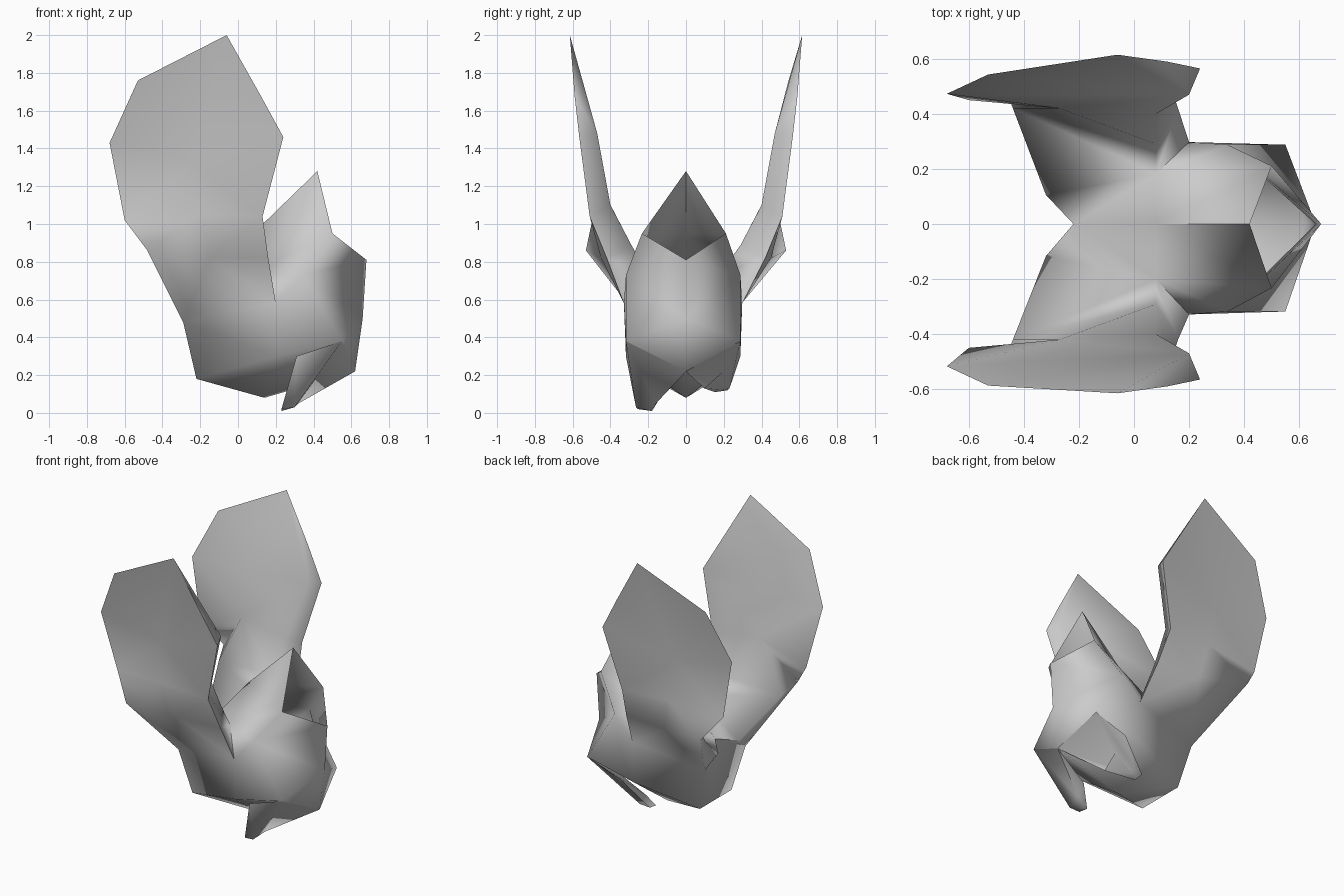
import bpy, bmesh, math

cube = bpy.data.objects.get("Cube")
if cube:
    bpy.data.objects.remove(cube)

grey = bpy.data.materials.new("plain grey")
grey.use_nodes = True
colour = (0.6, 0.6, 0.6, 1)
grey.diffuse_color = colour
grey.node_tree.nodes["Principled BSDF"].inputs["Base Color"].default_value = colour


def strip(bm, rows, side, closed=False):
    """Bridge neighbouring rows of points with faces, skipping collapsed corners."""
    verts = [[bm.verts.new((x, side * y, z)) for x, y, z in row] for row in rows]
    for lower, upper in zip(verts, verts[1:]):
        count = len(lower)
        for i in range(count if closed else count - 1):
            j = (i + 1) % count
            corners = []
            for v in (lower[i], lower[j], upper[j], upper[i]):
                if all((v.co - c.co).length > 0.001 for c in corners):
                    corners.append(v)
            if len(corners) > 2:
                bm.faces.new(corners)
    return verts


def finish(bm, name, angle):
    """Weld the seams and turn the faces into a smooth shaded object."""
    bmesh.ops.remove_doubles(bm, verts=bm.verts, dist=0.002)
    bmesh.ops.triangulate(bm, faces=bm.faces)
    bmesh.ops.recalc_face_normals(bm, faces=bm.faces)
    mesh = bpy.data.meshes.new(name)
    bm.to_mesh(mesh)
    bm.free()
    mesh.materials.append(grey)
    obj = bpy.data.objects.new(name, mesh)
    bpy.context.collection.objects.link(obj)
    bpy.ops.object.select_all(action="DESELECT")
    bpy.context.view_layer.objects.active = obj
    obj.select_set(True)
    bpy.ops.object.shade_smooth_by_angle(angle=math.radians(angle))


# Shared corners of the body, for one half
rump = (-.29, .22, .48)
saddle_back = (-.32, .11, .57)
shoulder = (.08, .19, .74)
flank = (.2, .31, .58)
hip = (.2, .3, .3)
hood_side = (.5, .22, .95)
hood_front = (.68, 0, .81)
cheek = (.34, .3, .73)
chest_side = (.55, .3, .38)
chest_low = (.62, 0, .22)

# The front half of the body is slightly wider than the back half
widths = {"back": .96, "front": -1.06}

# Body: half sections from rump to open hood, then the chest
back_section = [(-.22, 0, .6), saddle_back, rump, (-.22, .17, .18), (-.22, 0, .18)]
mid_section = [(.08, 0, .95), shoulder, flank, hip, (.14, 0, .08)]
hood_section = [(.42, 0, 1.28), hood_side, cheek, chest_side, chest_low]
front_section = [hood_front, hood_front, (.66, 0, .5), chest_low]
rump_end = [(-.22, 0, .6)] * 3 + [(-.22, 0, .18)] * 2


# Wings: closed rings in the order back, outer dent, front outer, front inner, inner fold
def wing_rings(width, lean):
    root = [rump, flank, flank, shoulder, saddle_back]
    tip = (-.06, .615, 2)
    top_back = (-.53, .565 + lean, 1.76)
    wide_back = (-.68, .495 + lean, 1.43)
    return [
        [(x, y * width, z) for x, y, z in root],
        [(-.48, .53, .86), (-.15, .45, .82), (.16, .42, .82), (.08, .29, .89), (-.44, .42, .8)],
        [(-.6, .45, 1.02), (-.2, .49, 1.05), (.13, .51, 1.04), (.08, .4, 1.1), (-.27, .42, 1.14)],
        [wide_back, (-.25, .48, 1.33), (.24, .565, 1.46), (.2, .47, 1.48), wide_back],
        [top_back, tip, (.12, .59, 1.68), tip, top_back],
    ]


# One skin: the body has a gap in each side where the wing grows out
skin = bmesh.new()
for width in widths.values():
    strip(skin, [rump_end, back_section], width)
    strip(skin, [back_section[:2], mid_section[:2]], width)
    strip(skin, [back_section[2:], mid_section[2:]], width)
    strip(skin, [mid_section, hood_section], width)
    strip(skin, [hood_section[1:], front_section], width)
    side = math.copysign(1, width)
    strip(skin, wing_rings(abs(width), -.022 * side), side, closed=True)
finish(skin, "body_and_wings", 100)

# Legs: tapered spikes reaching down and back from the chest
leg_root = [chest_low, chest_side, (.31, .3, .3), (.32, .1, .13)]
for label, (fx, fy, fz) in (("back", (.15, .19, .12)), ("front", (.26, .2, .02))):
    leg = bmesh.new()
    foot = [(fx + .06, fy - .05, fz + .03), (fx + .04, fy + .05, fz + .01),
            (fx - .03, fy + .04, fz), (fx - .03, fy - .03, fz - .01)]
    ends = strip(leg, [leg_root, foot], widths[label], closed=True)
    leg.faces.new(ends[-1])
    finish(leg, label + "_leg", 80)
